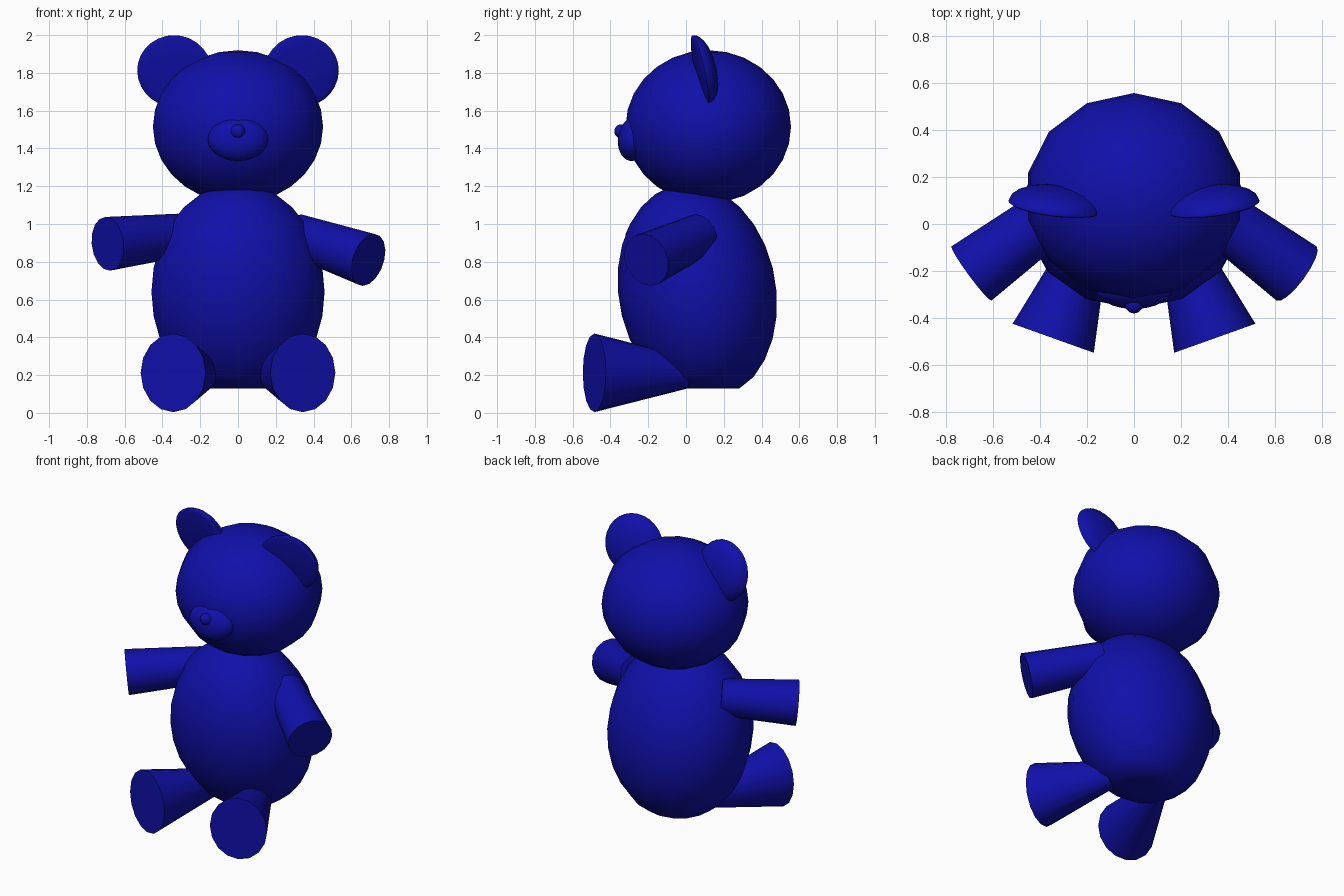
import bpy, math
from mathutils import Vector, Matrix

if "Cube" in bpy.data.objects:
    bpy.data.objects.remove(bpy.data.objects["Cube"])

blue = bpy.data.materials.new("deep_blue")
blue.diffuse_color = (0.005, 0.005, 0.4, 1)
blue.use_nodes = True
blue.node_tree.nodes["Principled BSDF"].inputs["Base Color"].default_value = blue.diffuse_color


def finish(name):
    ob = bpy.context.object
    ob.name = name
    ob.data.materials.append(blue)
    bpy.ops.object.shade_smooth_by_angle(angle=math.radians(45))
    return ob


def ellipsoid(name, center, radii, rot=(0, 0, 0), segs=14, rings=14, shape=None):
    bpy.ops.mesh.primitive_uv_sphere_add(segments=segs, ring_count=rings, radius=1)
    me = bpy.context.object.data
    for v in me.vertices:
        v.co = Vector([c * r for c, r in zip(v.co, radii)])
        if shape:
            shape(v.co)
    r = [Matrix.Rotation(math.radians(a), 4, ax) for a, ax in zip(rot, "XYZ")]
    me.transform(Matrix.Translation(center) @ r[2] @ r[1] @ r[0])
    return finish(name)


def limb(name, start, end, r0, r1, flat=1.0):
    """Tapered limb with a flat end; 'flat' narrows it sideways."""
    a, b = Vector(start), Vector(end)
    d = (b - a).normalized()
    side = d.cross(Vector((0, 0, 1))).normalized()
    up = side.cross(d)
    m = Matrix((side * flat, up, d)).transposed().to_4x4()
    bpy.ops.mesh.primitive_cone_add(vertices=16, radius1=r0, radius2=r1,
                                    depth=(b - a).length)
    bpy.context.object.data.transform(Matrix.Translation((a + b) / 2) @ m)
    return finish(name)


# Torso: leans slightly forward and has a flat seat
def torso_shape(co):
    co.z = max(co.z, -0.51)
    co.y -= 0.08 * co.z


ellipsoid("torso", (0, 0.06, 0.64), (0.47, 0.42, 0.575), shape=torso_shape)

# Head, muzzle and nose
ellipsoid("head", (0, 0.118, 1.515), (0.462, 0.438, 0.405))
ellipsoid("muzzle", (0, -0.28, 1.45), (0.16, 0.08, 0.117), rot=(-8, 0, 0), segs=20)
ellipsoid("nose", (0, -0.34, 1.49), (0.04, 0.04, 0.038), segs=12, rings=10)


# Ears: almost flat in front, domed behind
def ear_shape(co):
    if co.y < 0:
        co.y *= 0.2


for s, side in ((-1, "left"), (1, "right")):
    ellipsoid(side + "_ear", (s * 0.335, 0.075, 1.808), (0.2, 0.085, 0.195),
              rot=(12, 0, s * 7), segs=20, shape=ear_shape)

    # Arms: one is held a little higher
    z = 0.895 if s < 0 else 0.81
    limb(side + "_arm", (s * 0.31, 0.07, 0.94), (s * 0.69, -0.21, z), 0.115, 0.143)

    # Legs: flaring toward the flat soles
    limb(side + "_leg", (s * 0.17, 0.0, 0.212), (s * 0.343, -0.485, 0.212),
         0.085, 0.208, flat=0.88)
